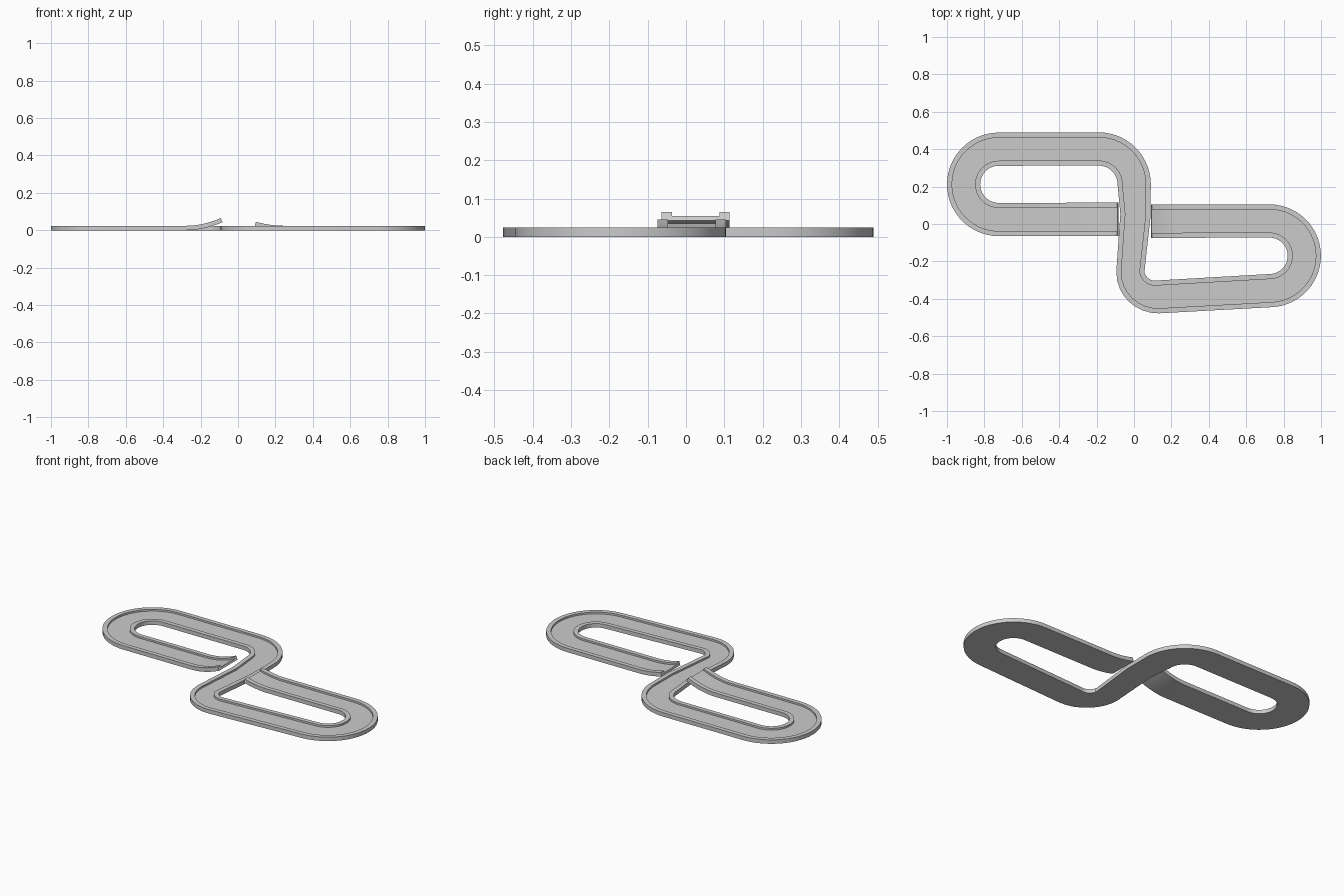
import bpy, bmesh
from math import sin, cos, radians
from mathutils import Vector

if "Cube" in bpy.data.objects:
    bpy.data.objects.remove(bpy.data.objects["Cube"])

HALF = 0.0888      # half of the track width
WALL = 0.027       # side wall width
FLOOR, TOP = 0.013, 0.024


def arc(cx, cy, r, a0, a1, n, h0=HALF, h1=HALF):
    """Flat arc of the centre line: (point, half width)."""
    out = []
    for i in range(n + 1):
        t = i / n
        a = radians(a0 + (a1 - a0) * t)
        out.append((Vector((cx + r * cos(a), cy + r * sin(a), 0)), h0 + (h1 - h0) * t))
    return out


def ramp(x_lip, x_foot, y, rise, n=10):
    """Curved jump, from raised lip down to the ground."""
    out = []
    for i in range(n + 1):
        t = i / n
        out.append((Vector((x_lip + (x_foot - x_lip) * t, y, rise * (1 - t) ** 2)), HALF))
    return out


def profile(h):
    """Channel cross-section: (sideways, up)."""
    w = h - WALL
    return [(-h, 0), (h, 0), (h, TOP), (w, TOP), (w, FLOOR),
            (-w, FLOOR), (-w, TOP), (-h, TOP)]


# Centre line: left jump, left loop, crossing, right loop, right jump
path = ramp(-0.083, -0.28, 0.025, 0.043)
path += arc(-0.723, 0.212, 0.188, 270, 90, 28)
path += arc(-0.188, 0.212, 0.189, 90, 0, 14)
path += [(Vector((0.008, 0.05, 0)), 0.081)]
path += arc(0.12, -0.25, 0.14, 183, 273.5, 8, 0.075, 0.088)
path += arc(0.7245, -0.17, 0.186, -86.5, 90, 28)
path += ramp(0.09, 0.25, 0.015, 0.022)[::-1]

# Sweep the channel along the centre line
bm = bmesh.new()
rings = []
for i, (p, h) in enumerate(path):
    a = path[max(i - 1, 0)][0]
    b = path[min(i + 1, len(path) - 1)][0]
    tangent = (b - a).normalized()
    side = tangent.cross(Vector((0, 0, 1))).normalized()
    up = side.cross(tangent)
    rings.append([bm.verts.new(p + side * s + up * u) for s, u in profile(h)])

for r0, r1 in zip(rings, rings[1:]):
    for j in range(8):
        k = (j + 1) % 8
        bm.faces.new((r0[j], r0[k], r1[k], r1[j]))
bm.faces.new(rings[0])
bm.faces.new(rings[-1])
bmesh.ops.recalc_face_normals(bm, faces=bm.faces)

mesh = bpy.data.meshes.new("race_track")
bm.to_mesh(mesh)
bm.free()
track = bpy.data.objects.new("race_track", mesh)
bpy.context.collection.objects.link(track)
bpy.context.view_layer.objects.active = track
track.select_set(True)
bpy.ops.object.shade_smooth_by_angle(angle=radians(30))
